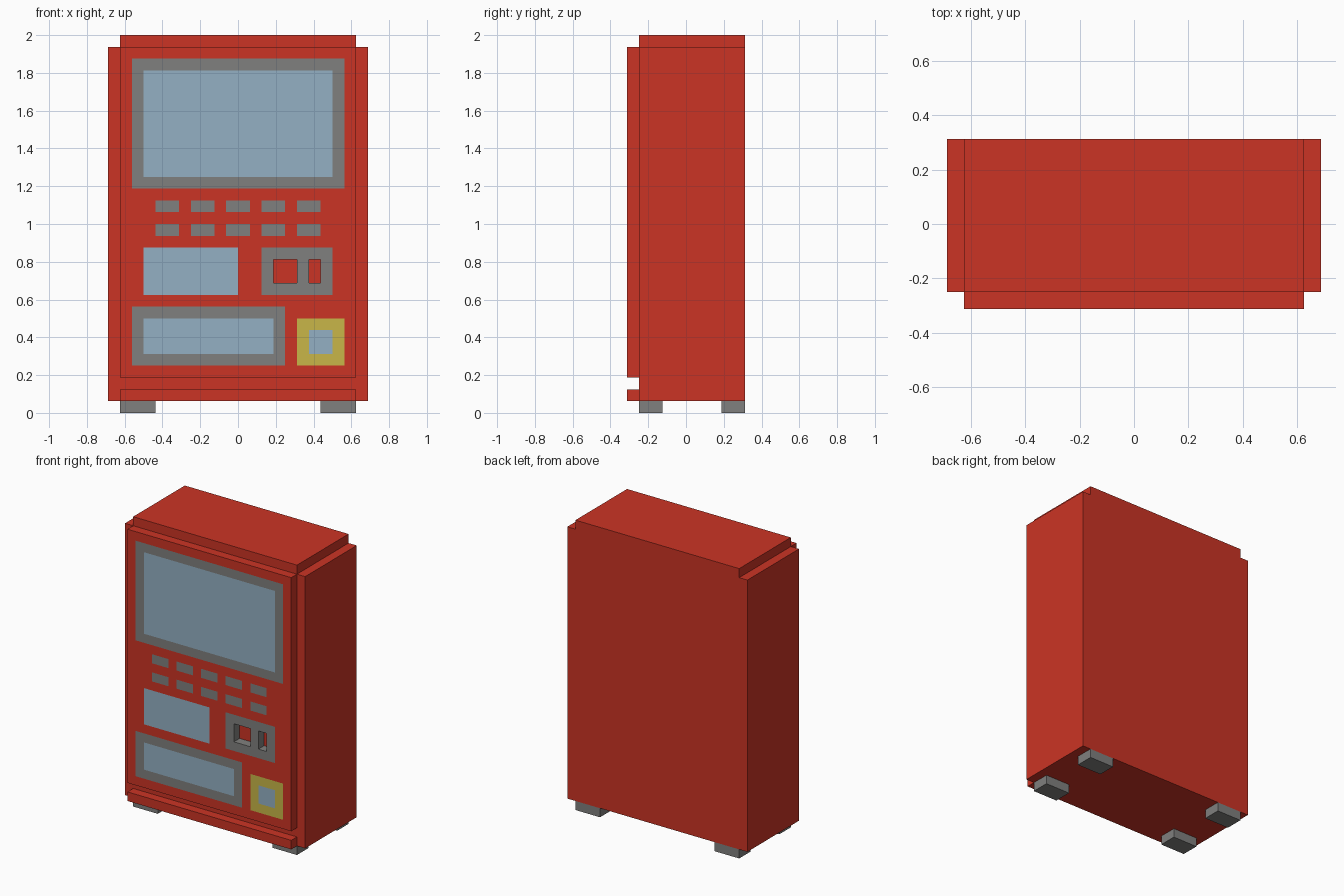
import bpy, bmesh

if "Cube" in bpy.data.objects:
    bpy.data.objects.remove(bpy.data.objects["Cube"])

U = 1 / 16  # the whole design sits on a 1/16 unit grid


def material(name, rgb):
    m = bpy.data.materials.new(name)
    m.diffuse_color = (*rgb, 1)
    m.use_nodes = True
    m.node_tree.nodes["Principled BSDF"].inputs["Base Color"].default_value = m.diffuse_color
    return m


RED, GREY, BLUE, YELLOW = range(4)
MATS = [material("red paint", (0.60, 0.034, 0.018)),
        material("grey metal", (0.216, 0.216, 0.21)),
        material("pale blue glass", (0.296, 0.434, 0.552)),
        material("yellow trim", (0.578, 0.468, 0.065))]


def finish(bm, name, mats):
    me = bpy.data.meshes.new(name)
    bm.to_mesh(me)
    bm.free()
    for m in mats:
        me.materials.append(m)
    ob = bpy.data.objects.new(name, me)
    bpy.context.collection.objects.link(ob)
    return ob


def prism(name, profile, y0, y1, mat):
    """Extrude an x-z outline (grid units) from y0 to y1."""
    bm = bmesh.new()
    face = bm.faces.new([bm.verts.new((x * U, y0 * U, z * U)) for x, z in profile])
    new = bmesh.ops.extrude_face_region(bm, geom=[face], use_keep_orig=True)["geom"]
    bmesh.ops.translate(bm, vec=(0, (y1 - y0) * U, 0),
                        verts=[g for g in new if isinstance(g, bmesh.types.BMVert)])
    bmesh.ops.recalc_face_normals(bm, faces=bm.faces)
    return finish(bm, name, [mat])


def box(name, x0, x1, y0, y1, z0, z1, mat):
    return prism(name, [(x0, z0), (x1, z0), (x1, z1), (x0, z1)], y0, y1, mat)


# Cabinet with stepped top corners
prism("cabinet", [(-11, 1), (11, 1), (11, 31), (10, 31), (10, 32),
                  (-10, 32), (-10, 31), (-11, 31)], -4, 5, MATS[RED])

# Kick strip below the door
box("kick_strip", -10, 10, -5, -4, 1, 2, MATS[RED])

# Four feet
for side, sx in (("left", -10), ("right", 7)):
    for end, y in (("front", -4), ("back", 3)):
        box(f"{end}_{side}_foot", sx, sx + 3, y, y + 2, 0, 1, MATS[GREY])

# Door layout: (x0, z0, x1, z1, colour), later entries lie over earlier ones
COIN = (2, 10, 8, 14)
HOLES = [(3, 11, 5, 13), (6, 11, 7, 13)]
layout = [(-10, 3, 10, 31, RED),
          (-9, 19, 9, 30, GREY), (-8, 20, 8, 29, BLUE),   # display window
          (-8, 10, 0, 14, BLUE),                          # info panel
          (*COIN, GREY),                                  # coin panel
          (-9, 4, 4, 9, GREY), (-8, 5, 3, 8, BLUE),       # delivery tray
          (5, 4, 9, 8, YELLOW), (6, 5, 8, 7, BLUE)]       # change cup
layout += [(x, z, x + 2, z + 1, GREY) for x in range(-7, 6, 3) for z in (15, 17)]  # buttons


def inside(r, x, z):
    return r[0] <= x <= r[2] and r[1] <= z <= r[3]


# Door front, cut along the layout lines, with the coin holes left open
rects = layout + HOLES
xs = sorted({v for r in rects for v in (r[0], r[2])})
zs = sorted({v for r in rects for v in (r[1], r[3])})
bm = bmesh.new()
grid = {(x, z): bm.verts.new((x * U, -5 * U, z * U)) for x in xs for z in zs}
for x0, x1 in zip(xs, xs[1:]):
    for z0, z1 in zip(zs, zs[1:]):
        cx, cz = (x0 + x1) / 2, (z0 + z1) / 2
        if any(inside(h, cx, cz) for h in HOLES):
            continue
        f = bm.faces.new([grid[c] for c in ((x0, z0), (x1, z0), (x1, z1), (x0, z1))])
        f.material_index = [r[4] for r in layout if inside(r, cx, cz)][-1]
bmesh.ops.delete(bm, geom=[v for v in bm.verts if not v.link_faces], context='VERTS')

# Door rim and hole walls run back to the cabinet face
rim = [(e.link_loops[0].vert, e.link_loops[0].link_loop_next.vert)
       for e in bm.edges if e.is_boundary]
back = {}
for pair in rim:
    for v in pair:
        if v not in back:
            back[v] = bm.verts.new((v.co.x, -4 * U, v.co.z))
for a, b in rim:
    f = bm.faces.new((b, a, back[a], back[b]))
    c = f.calc_center_median() / U
    f.material_index = GREY if inside(COIN, c.x, c.z) else RED
finish(bm, "door", MATS)
